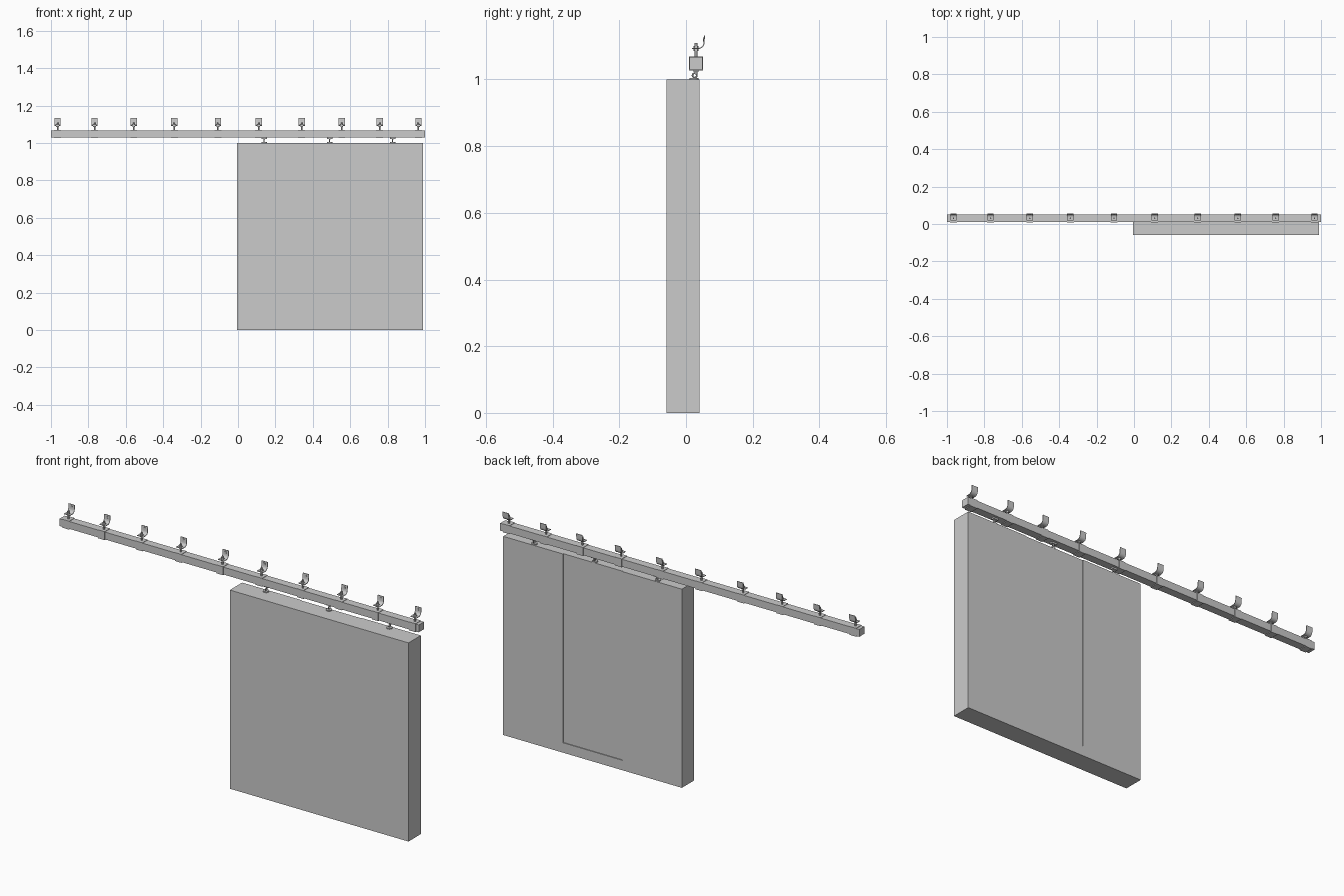
import bpy, bmesh
from math import sin, cos, radians, pi

if "Cube" in bpy.data.objects:
    bpy.data.objects.remove(bpy.data.objects["Cube"])


def mesh_object(name, bm, smooth=False):
    bmesh.ops.recalc_face_normals(bm, faces=bm.faces)
    me = bpy.data.meshes.new(name)
    bm.to_mesh(me)
    bm.free()
    ob = bpy.data.objects.new(name, me)
    bpy.context.collection.objects.link(ob)
    if smooth:
        bpy.context.view_layer.objects.active = ob
        bpy.ops.object.select_all(action='DESELECT')
        ob.select_set(True)
        bpy.ops.object.shade_smooth_by_angle(angle=radians(35))
    return ob


def box(name, x0, x1, y0, y1, z0, z1):
    bm = bmesh.new()
    bmesh.ops.create_cube(bm, size=1)
    for v in bm.verts:
        v.co = ((x0 + x1) / 2 + v.co.x * (x1 - x0),
                (y0 + y1) / 2 + v.co.y * (y1 - y0),
                (z0 + z1) / 2 + v.co.z * (z1 - z0))
    return mesh_object(name, bm)


def cylinder(name, x, y, z0, z1, r, sides=16):
    bm = bmesh.new()
    bmesh.ops.create_cone(bm, cap_ends=True, segments=sides, radius1=r, radius2=r, depth=z1 - z0)
    bmesh.ops.translate(bm, verts=bm.verts, vec=(x, y, (z0 + z1) / 2))
    return mesh_object(name, bm, True)


def curved_plate(name, x, width, path, t):
    # strip following a y-z path, thickened and extruded along x
    bm = bmesh.new()
    rings = []
    for i, (y, z) in enumerate(path):
        a, b = path[max(i - 1, 0)], path[min(i + 1, len(path) - 1)]
        dy, dz = b[0] - a[0], b[1] - a[1]
        n = (dy * dy + dz * dz) ** 0.5
        oy, oz = -dz / n * t / 2, dy / n * t / 2
        rings.append([bm.verts.new((x + sx * width / 2, y + s * oy, z + s * oz))
                      for sx, s in ((-1, -1), (1, -1), (1, 1), (-1, 1))])
    for a, b in zip(rings, rings[1:]):
        for k in range(4):
            bm.faces.new((a[k], a[(k + 1) % 4], b[(k + 1) % 4], b[k]))
    bm.faces.new(rings[0])
    bm.faces.new(rings[-1])
    return mesh_object(name, bm, True)


def ring(name, x, y, z, R, r):
    # torus lying in the y-z plane
    bm = bmesh.new()
    n, m = 20, 8
    g = [[bm.verts.new((x + r * sin(2 * pi * j / m),
                        y + (R + r * cos(2 * pi * j / m)) * cos(2 * pi * i / n),
                        z + (R + r * cos(2 * pi * j / m)) * sin(2 * pi * i / n)))
          for j in range(m)] for i in range(n)]
    for i in range(n):
        for j in range(m):
            bm.faces.new((g[i][j], g[(i + 1) % n][j],
                          g[(i + 1) % n][(j + 1) % m], g[i][(j + 1) % m]))
    return mesh_object(name, bm, True)


# Curtain panel: three sections, middle one slightly recessed at the back, over a hem
X0, X1, YF, YB = -0.005, 0.99, -0.058, 0.040
w = (X1 - X0) / 3
box("bottom_hem", X0, X1, YF, YB, 0, 0.05)
for i, label in enumerate(("left", "middle", "right")):
    back = YB - (0.004 if i == 1 else 0)
    box("panel_" + label, X0 + i * w, X0 + (i + 1) * w, YF, back, 0.05, 1.0)

# Long square rail
RY = 0.030
box("rail", -1, 1, RY - 0.020, RY + 0.020, 1.030, 1.067)

# Wall brackets along the rail
arc = [(0.037 + 0.017 * sin(radians(a)), 1.110 - 0.017 * cos(radians(a)))
       for a in range(0, 91, 15)]
path = [(0.018, 1.093)] + arc + [(0.0555, 1.132)]
for x in (-0.965, -0.767, -0.557, -0.34, -0.107, 0.11, 0.34, 0.555, 0.757, 0.965):
    box("rail_strap", x - 0.018, x + 0.018, RY - 0.0215, RY + 0.0215, 1.0265, 1.069)
    cylinder("bracket_bolt", x, RY, 1.06, 1.110, 0.004)
    cylinder("bolt_nut", x, RY, 1.086, 1.092, 0.008, 6)
    cylinder("bolt_nut_top", x, RY, 1.094, 1.100, 0.008, 6)
    curved_plate("bracket_plate", x, 0.034, path, 0.003)
    # screw head on the upright of the plate
    s = cylinder("plate_screw", 0, 0, -0.0015, 0.0015, 0.006)
    s.rotation_euler = (pi / 2, 0, 0)
    s.location = (x, 0.0530, 1.120)

# Hangers joining panel and rail
for x in (0.14, 0.49, 0.827):
    cylinder("hanger_base", x, 0.024, 0.998, 1.005, 0.014)
    ring("hanger_ring", x, 0.026, 1.012, 0.0065, 0.0025)
    cylinder("hanger_stem", x, RY, 1.017, 1.032, 0.004)
    box("hanger_runner", x - 0.014, x + 0.014, RY - 0.008, RY + 0.008, 1.022, 1.031)
